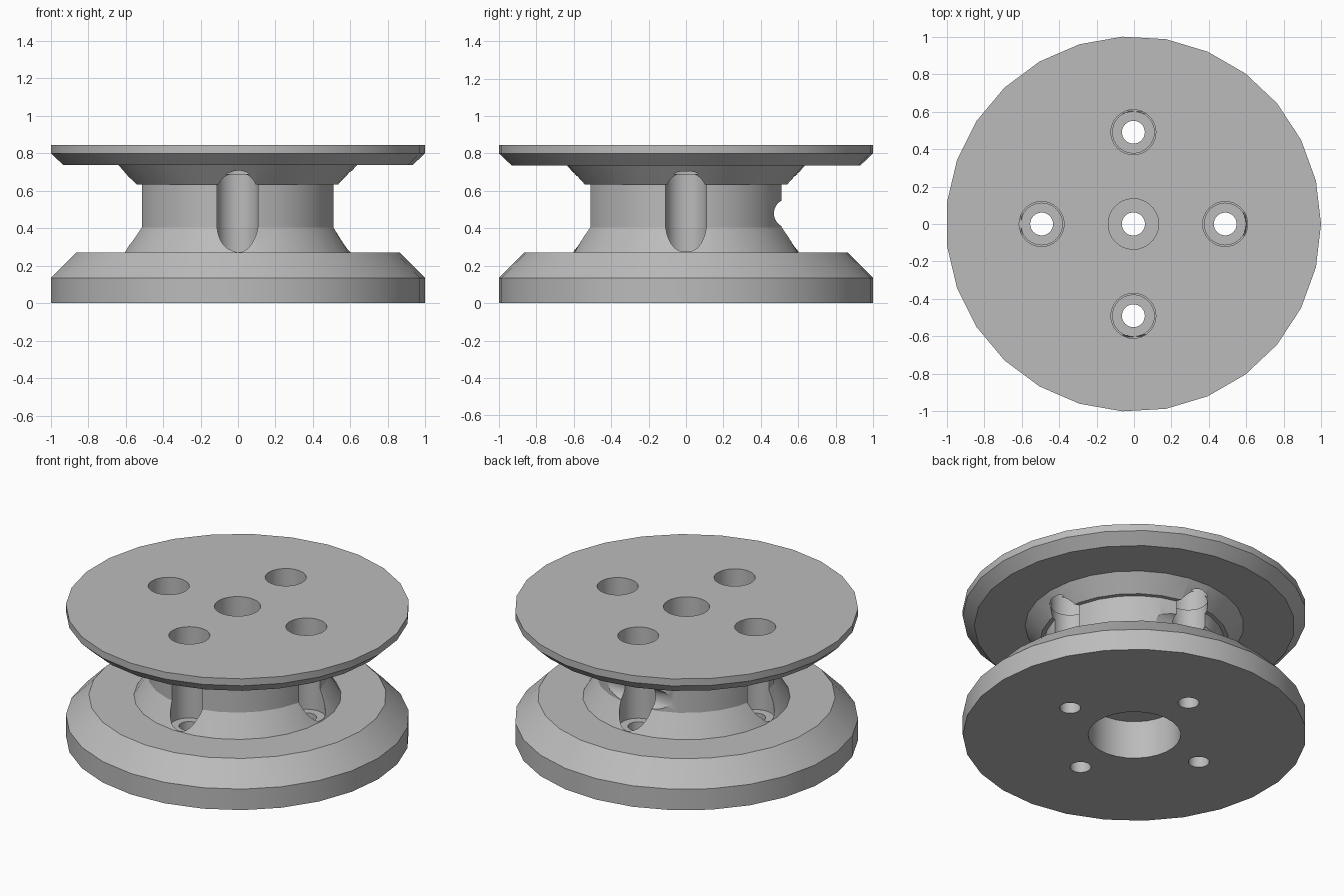
import bpy
import bmesh
from math import radians, cos, sin, pi
from mathutils import Matrix, Vector

if "Cube" in bpy.data.objects:
    bpy.data.objects.remove(bpy.data.objects["Cube"])

grey = bpy.data.materials.new("light_grey")
grey.use_nodes = True
grey.diffuse_color = (0.5, 0.5, 0.5, 1)
grey.node_tree.nodes["Principled BSDF"].inputs["Base Color"].default_value = (0.5, 0.5, 0.5, 1)


def lathe(name, profile, sides, matrix=Matrix(), closed=False):
    """Revolve a radius/height profile about z."""
    bm = bmesh.new()
    rings = [[bm.verts.new((r * cos(2 * pi * i / sides), r * sin(2 * pi * i / sides), z))
              for i in range(sides)] for r, z in profile]
    pairs = list(zip(rings, rings[1:]))
    if closed:
        pairs.append((rings[-1], rings[0]))
    else:
        bm.faces.new(rings[0])
        bm.faces.new(rings[-1])
    for a, b in pairs:
        for i in range(sides):
            j = (i + 1) % sides
            bm.faces.new((a[i], a[j], b[j], b[i]))
    bmesh.ops.recalc_face_normals(bm, faces=bm.faces)
    bm.transform(matrix)
    mesh = bpy.data.meshes.new(name)
    bm.to_mesh(mesh)
    bm.free()
    mesh.materials.append(grey)
    obj = bpy.data.objects.new(name, mesh)
    bpy.context.collection.objects.link(obj)
    return obj


# Spool body: outer flanges and neck, then the stepped central bore
shift = Vector((-0.0033, 0, 0))
outer = [(1.0017, 0), (1.0017, 0.135), (0.868, 0.27), (0.605, 0.27), (0.525, 0.405),
         (0.525, 0.635), (0.55, 0.635), (0.638, 0.737), (0.935, 0.737),
         (1.0017, 0.8), (1.0017, 0.845)]
bore = [(0.135, 0.845), (0.135, 0.5), (0.062, 0.5), (0.062, 0.245), (0.27, 0.245), (0.27, 0)]
hub = lathe("spool_hub", outer + bore, 27, Matrix.Translation(shift), closed=True)

# Four stepped screw holes, open to the side of the neck
screw = [(0.061, -0.1), (0.061, 0.262), (0.111, 0.262), (0.111, 0.69), (0.12, 0.69), (0.12, 1)]
cutters = []
for k in range(4):
    place = Matrix.Translation(shift) @ Matrix.Rotation(k * pi / 2, 4, "Z") \
        @ Matrix.Translation((0.49, 0, 0))
    cutters.append(lathe("screw_hole_cutter", screw, 32, place))

# Crosswise cord groove at the back of the neck
across = Matrix.Translation((0, 0.547, 0.48)) @ Matrix.Rotation(pi / 2, 4, "Y")
cutters.append(lathe("cord_groove_cutter", [(0.077, -0.5), (0.077, 0.5)], 32, across))

# Cut and tidy
bpy.ops.object.select_all(action="DESELECT")
bpy.context.view_layer.objects.active = hub
hub.select_set(True)
for cutter in cutters:
    cutter.hide_render = True
    mod = hub.modifiers.new("cut", "BOOLEAN")
    mod.operation = "DIFFERENCE"
    mod.solver = "EXACT"
    mod.object = cutter
    bpy.ops.object.modifier_apply(modifier=mod.name)
    bpy.data.objects.remove(cutter)
bpy.ops.object.shade_smooth_by_angle(angle=radians(30))
